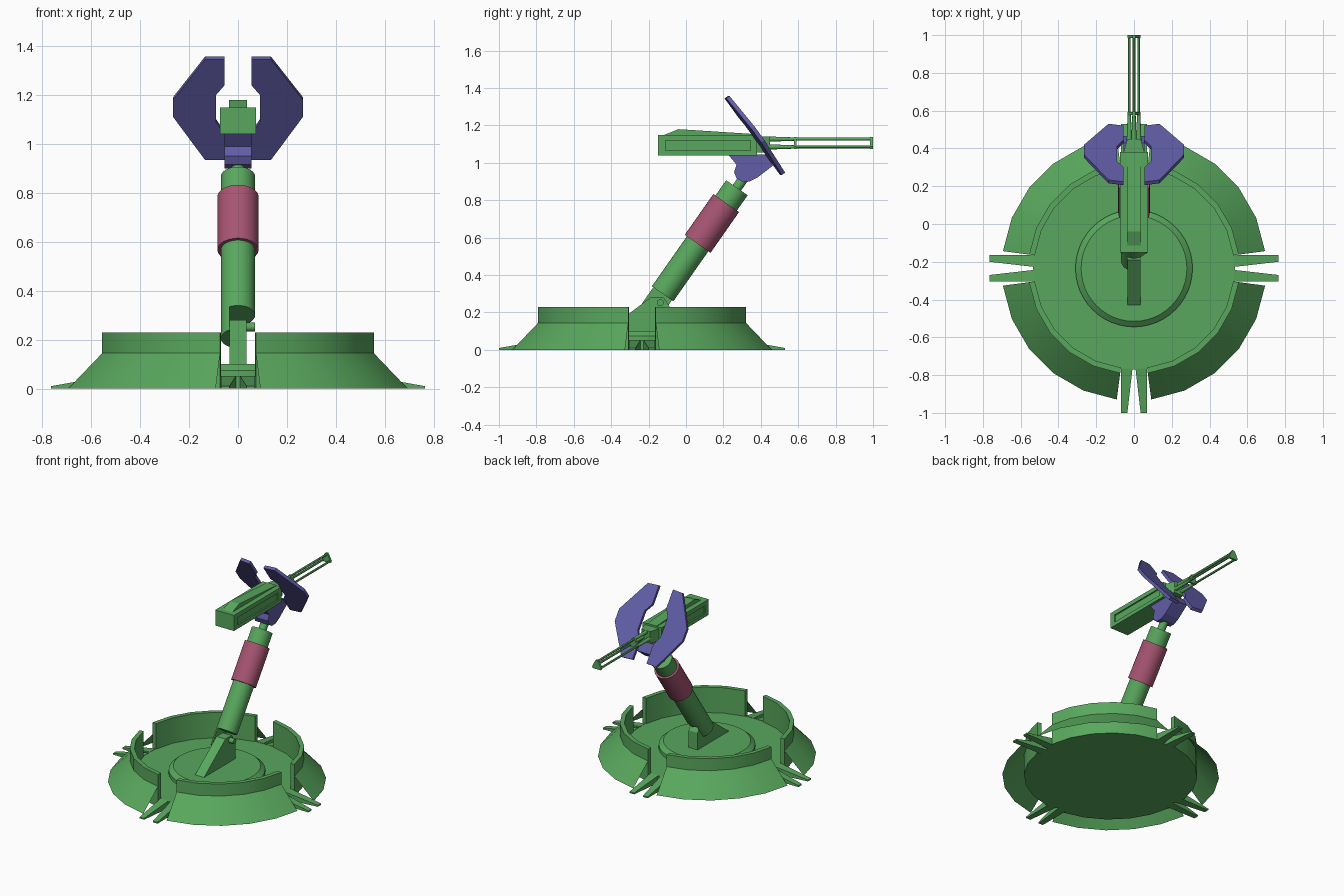
import bpy, bmesh, math
from mathutils import Vector

if "Cube" in bpy.data.objects:
    bpy.data.objects.remove(bpy.data.objects["Cube"])

CY = -0.235  # base centre along y


def material(name, col):
    m = bpy.data.materials.new(name)
    m.diffuse_color = (*col, 1)
    m.use_nodes = True
    m.node_tree.nodes["Principled BSDF"].inputs["Base Color"].default_value = m.diffuse_color
    return m


GREEN = material("green_paint", (0.10, 0.39, 0.11))
RED = material("red_paint", (0.39, 0.09, 0.17))
BLUE = material("blue_paint", (0.12, 0.11, 0.39))


def finish(name, bm, mat, smooth=True):
    bmesh.ops.recalc_face_normals(bm, faces=bm.faces)
    me = bpy.data.meshes.new(name)
    bm.to_mesh(me)
    bm.free()
    ob = bpy.data.objects.new(name, me)
    bpy.context.collection.objects.link(ob)
    me.materials.append(mat)
    if smooth:
        bpy.ops.object.select_all(action='DESELECT')
        ob.select_set(True)
        bpy.context.view_layer.objects.active = ob
        bpy.ops.object.shade_smooth_by_angle(angle=math.radians(30))
    return ob


def prism(name, pts, vec, mat, smooth=False):
    """Polygon of 3D points swept along a vector."""
    bm = bmesh.new()
    lo = [bm.verts.new(p) for p in pts]
    hi = [bm.verts.new(Vector(p) + Vector(vec)) for p in pts]
    bm.faces.new(lo)
    bm.faces.new(hi)
    n = len(pts)
    for i in range(n):
        bm.faces.new((lo[i], lo[(i + 1) % n], hi[(i + 1) % n], hi[i]))
    return finish(name, bm, mat, smooth)


def side_prism(name, yz, half, mat, smooth=False):
    return prism(name, [(-half, y, z) for y, z in yz], (2 * half, 0, 0), mat, smooth)


def rod(name, a, b, r, mat, r2=None, n=24):
    """Cylinder or cone between two points."""
    a, b = Vector(a), Vector(b)
    bm = bmesh.new()
    bmesh.ops.create_cone(bm, cap_ends=True, segments=n, radius1=r,
                          radius2=r if r2 is None else r2, depth=(b - a).length)
    q = (b - a).to_track_quat('Z', 'Y')
    for v in bm.verts:
        v.co = q @ v.co + (a + b) / 2
    return finish(name, bm, mat)


def box(name, lo, hi, mat):
    (x0, y0, z0), (x1, y1, z1) = lo, hi
    return prism(name, [(x0, y0, z0), (x1, y0, z0), (x1, y1, z0), (x0, y1, z0)],
                 (0, 0, z1 - z0), mat)


def sector(name, profile, start, closed):
    """Radius/height profile swept over five 15 degree steps."""
    bm = bmesh.new()
    rings = []
    for i in range(6):
        a = math.radians(start + 15 * i)
        rings.append([bm.verts.new((r * math.cos(a), CY + r * math.sin(a), z)) for r, z in profile])
    n = len(profile)
    for p, q in zip(rings, rings[1:]):
        for j in range(n if closed else n - 1):
            k = (j + 1) % n
            bm.faces.new((p[j], q[j], q[k], p[k]))
    if closed:
        bm.faces.new(rings[0])
        bm.faces.new(rings[-1])
    return finish(name, bm, GREEN)


# Base: floor, turntable, four wall and skirt sectors
rod("base_floor", (0, CY, 0), (0, CY, 0.05), 0.535, GREEN, n=48)
rod("turntable", (0, CY, 0.05), (0, CY, 0.075), 0.31, GREEN, n=48)
rod("turntable_bevel", (0, CY, 0.075), (0, CY, 0.10), 0.31, GREEN, 0.28, n=48)
for k in range(4):
    s = 7.5 + 90 * k
    sector(f"base_wall_{k}", [(0.53, 0), (0.56, 0), (0.56, 0.23), (0.53, 0.23)], s, True)
    w = sector(f"base_skirt_{k}", [(0.56, 0.145), (0.70, 0.0)], s, False)
    if sum(p.normal.z for p in w.data.polygons) < 0:
        w.data.flip_normals()

# Prong pairs in the gaps of the base
for k in range(4):
    c, s = math.cos(k * math.pi / 2), math.sin(k * math.pi / 2)
    for side in (-1, 1):
        bm = bmesh.new()
        vs = []
        for r, inner, outer, h in ((0.53, 0.008, 0.07, 0.052), (0.765, 0.035, 0.07, 0.01)):
            for t, z in ((inner, 0), (outer, 0), (outer, h), (inner, h)):
                t *= side
                vs.append(bm.verts.new((r * c - t * s, CY + r * s + t * c, z)))
        bmesh.ops.convex_hull(bm, input=vs)
        finish(f"prong_{k}_{side}", bm, GREEN, False)

# Arm bracket and pivot pin
side_prism("arm_bracket", [(-0.43, 0.1), (-0.19, 0.28), (-0.12, 0.28), (-0.08, 0.22), (-0.08, 0.1)],
           0.035, GREEN)
rod("pivot_pin", (0.02, -0.137, 0.252), (0.07, -0.137, 0.252), 0.018, GREEN, n=16)

# Leaning arm with cheek, sleeve and neck
axis = Vector((0, 0.574, 0.819))
across = Vector((0, -0.819, 0.574))
foot = Vector((0, -0.125, 0.30))


def along(t):
    return foot + axis * t


rod("arm_tube", along(0), along(0.692), 0.07, GREEN, n=32)
rod("arm_sleeve", along(0.326), along(0.592), 0.084, RED, n=32)
rod("arm_neck", along(0.69), along(0.80), 0.027, GREEN)
cheek = []
for i in range(13):
    a = math.radians(120 + 10 * i)
    cheek.append(along(0) + Vector((1, 0, 0)) * 0.07 * math.cos(a) + across * 0.07 * math.sin(a))
prism("arm_cheek", cheek, axis * -0.115, GREEN, True)

# Yoke under the gun
side_prism("yoke", [(0.225, 1.045), (0.27, 0.99), (0.257, 0.95), (0.27, 0.917), (0.30, 0.90),
                    (0.34, 0.90), (0.38, 0.92), (0.465, 0.985), (0.43, 1.045)], 0.055, BLUE)

# Pair of tilted shield plates
outline = [(0.055, 1.345), (0.135, 1.345), (0.265, 1.18), (0.265, 1.11), (0.135, 0.935),
           (0.055, 0.935), (0.055, 1.04), (0.09, 1.09), (0.09, 1.20), (0.055, 1.24)]
for side in (-1, 1):
    pts = [(side * x, 0.202 + (1.35 - z) * 0.725 + (x - 0.055) * 0.12, z) for x, z in outline]
    prism(f"shield_plate_{side}", pts, (0, 0.018, 0.012), BLUE)

# Gun body with recessed rear and side panels
body = box("gun_body", (-0.073, -0.15, 1.04), (0.073, 0.38, 1.15), GREEN)
cutters = [box("panel_cut", (s * 0.063 - 0.0, -0.11, 1.066), (s * 0.1, 0.345, 1.12), GREEN)
           for s in (-1, 1)]
cutters.append(rod("rear_cut", (0, -0.2, 1.095), (0, -0.115, 1.095), 0.05, GREEN))
for cut in cutters:
    cut.hide_render = True
    m = body.modifiers.new("cut", 'BOOLEAN')
    m.operation, m.solver, m.object = 'DIFFERENCE', 'EXACT', cut
    bpy.context.view_layer.objects.active = body
    bpy.ops.object.modifier_apply(modifier=m.name)
    bpy.data.objects.remove(cut)
side_prism("gun_top_cover", [(-0.12, 1.148), (-0.04, 1.18), (0.38, 1.153), (0.38, 1.148)], 0.037, GREEN)
prism("gun_nose", [(-0.055, 0.38, 1.055), (0.055, 0.38, 1.055), (0.035, 0.45, 1.055),
                   (-0.035, 0.45, 1.055)], (0, 0, 0.085), GREEN)

# Three barrels, their thick roots, rear studs and clamp bands
spots = [(0, 1.127), (-0.025, 1.085), (0.025, 1.085)]
for i, (x, z) in enumerate(spots):
    rod(f"barrel_{i}", (x, 0.4, z), (x, 0.998, z), 0.0075, GREEN, n=12)
    rod(f"barrel_root_{i}", (x, 0.44, z), (x, 0.58, z), 0.014, GREEN, 0.009, n=12)
    rod(f"rear_stud_{i}", (x, -0.13, z - 0.003), (x, -0.11, z - 0.003), 0.016, GREEN, n=16)
for i, y in enumerate((0.577, 0.985)):
    tri = [(0.009, y, 1.137), (-0.009, y, 1.137), (-0.035, y, 1.087), (-0.03, y, 1.075),
           (0.03, y, 1.075), (0.035, y, 1.087)]
    prism(f"barrel_band_{i}", tri, (0, 0.015, 0), GREEN)
